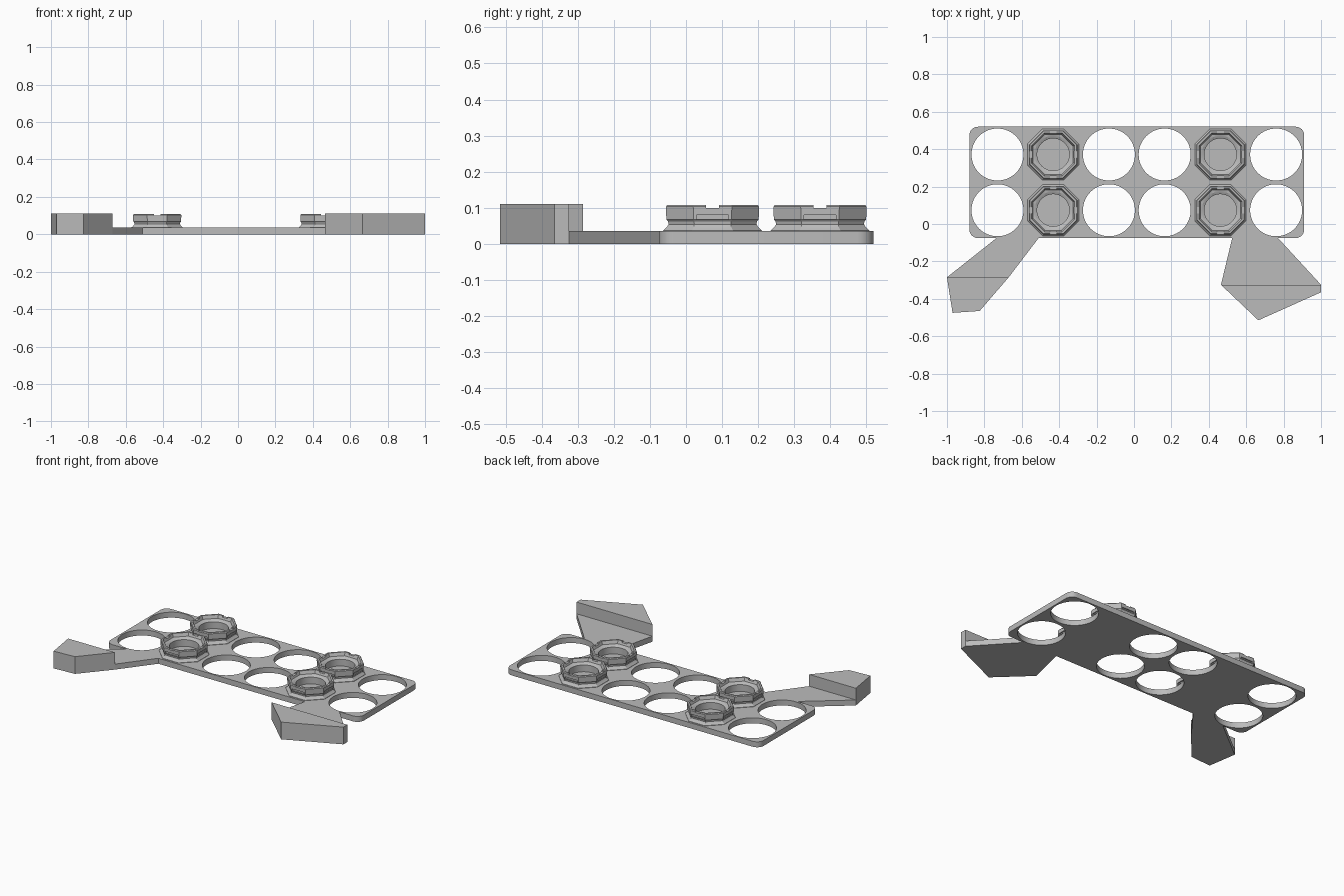
import bpy, bmesh, math

cube = bpy.data.objects.get("Cube")
if cube:
    bpy.data.objects.remove(cube, do_unlink=True)

grey = bpy.data.materials.new("plain grey")
grey.use_nodes = True
grey.diffuse_color = (0.5, 0.5, 0.5, 1)
grey.node_tree.nodes["Principled BSDF"].inputs["Base Color"].default_value = (0.5, 0.5, 0.5, 1)

THICK, HIGH = 0.035, 0.11
PITCH, MID_X, MID_Y = 0.298, 0.015, 0.2225


def finish(name, bm):
    bmesh.ops.recalc_face_normals(bm, faces=bm.faces[:])
    mesh = bpy.data.meshes.new(name)
    bm.to_mesh(mesh)
    bm.free()
    mesh.materials.append(grey)
    obj = bpy.data.objects.new(name, mesh)
    bpy.context.collection.objects.link(obj)
    return obj


def prism(name, outline, height):
    bm = bmesh.new()
    face = bm.faces.new([bm.verts.new((x, y, 0)) for x, y in outline])
    top = bmesh.ops.extrude_face_region(bm, geom=[face])["geom"]
    verts = [v for v in top if isinstance(v, bmesh.types.BMVert)]
    bmesh.ops.translate(bm, verts=verts, vec=(0, 0, height))
    return finish(name, bm)


def cut(obj, cutter):
    """Subtract the cutter, bake the result and discard the cutter."""
    mod = obj.modifiers.new("cut", "BOOLEAN")
    mod.operation, mod.solver, mod.object = "DIFFERENCE", "EXACT", cutter
    graph = bpy.context.evaluated_depsgraph_get()
    mesh = bpy.data.meshes.new_from_object(obj.evaluated_get(graph))
    obj.modifiers.clear()
    obj.data = mesh
    bpy.data.objects.remove(cutter, do_unlink=True)


def smooth(obj):
    bpy.ops.object.select_all(action="DESELECT")
    obj.select_set(True)
    bpy.context.view_layer.objects.active = obj
    bpy.ops.object.shade_smooth_by_angle(angle=math.radians(20))


# Plate with rounded corners
half_x, half_y, radius = 0.895, 0.2975, 0.045
corners = []
for i, (sx, sy) in enumerate([(1, 1), (-1, 1), (-1, -1), (1, -1)]):
    for step in range(7):
        a = math.radians(90 * i + 15 * step)
        corners.append((MID_X + sx * (half_x - radius) + radius * math.cos(a),
                        MID_Y + sy * (half_y - radius) + radius * math.sin(a)))
plate = prism("plate", corners, THICK)

# Round holes in the plate
columns = [MID_X + (i - 2.5) * PITCH for i in range(6)]
rows = [MID_Y - PITCH / 2, MID_Y + PITCH / 2]
bm = bmesh.new()
for i in (0, 2, 3, 5):
    for y in rows:
        made = bmesh.ops.create_cone(bm, cap_ends=True, segments=64,
                                     radius1=0.139, radius2=0.139, depth=0.2)
        bmesh.ops.translate(bm, verts=made["verts"], vec=(columns[i], y, 0))
cut(plate, finish("hole_cutter", bm))
smooth(plate)

# Octagonal socket: (size, height, is_round), outside upwards then inside downwards
profile = [
    (0.137, 0.03, False), (0.137, 0.037, False), (0.127, 0.046, False),
    (0.122, 0.054, False), (0.123, 0.062, False), (0.128, 0.068, False),
    (0.129, 0.103, False), (0.125, 0.108, False), (0.115, 0.108, False),
    (0.107, 0.088, False), (0.1, 0.086, True), (0.086, 0.078, True),
    (0.086, 0.03, True),
]
SEGMENTS = 48
bm = bmesh.new()
rings = []
for size, z, is_round in profile:
    ring = []
    for k in range(SEGMENTS):
        a = math.tau * k / SEGMENTS
        off = (a + math.pi / 8) % (math.pi / 4) - math.pi / 8
        r = size if is_round else size / math.cos(off)
        ring.append(bm.verts.new((r * math.cos(a), r * math.sin(a), z)))
    rings.append(ring)
for n, ring in enumerate(rings):
    above = rings[(n + 1) % len(rings)]
    for k in range(SEGMENTS):
        j = (k + 1) % SEGMENTS
        bm.faces.new((ring[k], ring[j], above[j], above[k]))
socket = finish("socket", bm)

# Rim notches and side slots on four sides of the socket
bm = bmesh.new()
for i in range(4):
    a = i * math.pi / 2
    for reach, z, depth, width, height in [(0.121, 0.108, 0.05, 0.036, 0.016),
                                           (0.13, 0.074, 0.018, 0.09, 0.012)]:
        verts = bmesh.ops.create_cube(bm, size=1)["verts"]
        bmesh.ops.scale(bm, verts=verts, vec=(depth, width, height))
        bmesh.ops.translate(bm, verts=verts, vec=(reach, 0, z))
        for v in verts:
            x, y = v.co.x, v.co.y
            v.co.x = x * math.cos(a) - y * math.sin(a)
            v.co.y = x * math.sin(a) + y * math.cos(a)
cut(socket, finish("notch_cutter", bm))
smooth(socket)

spots = [(columns[i], y) for i in (1, 4) for y in rows]
for n, (x, y) in enumerate(spots):
    part = socket if n == 0 else socket.copy()
    if n:
        bpy.context.collection.objects.link(part)
    part.name = f"socket_{n + 1}"
    part.location = (x, y, 0)

# Thin arms and their raised end blocks
EDGE = MID_Y - half_y
prism("right_arm", [(-0.735, EDGE), (-1, -0.285), (-0.67, -0.285), (-0.51, EDGE)], THICK)
prism("right_end_block", [(-1, -0.285), (-0.97, -0.475), (-0.825, -0.465), (-0.67, -0.285)], HIGH)
prism("left_arm", [(0.525, EDGE), (0.465, -0.325), (1, -0.325), (0.77, EDGE)], THICK)
prism("left_end_block", [(0.465, -0.325), (0.665, -0.515), (1, -0.365), (1, -0.325)], HIGH)
